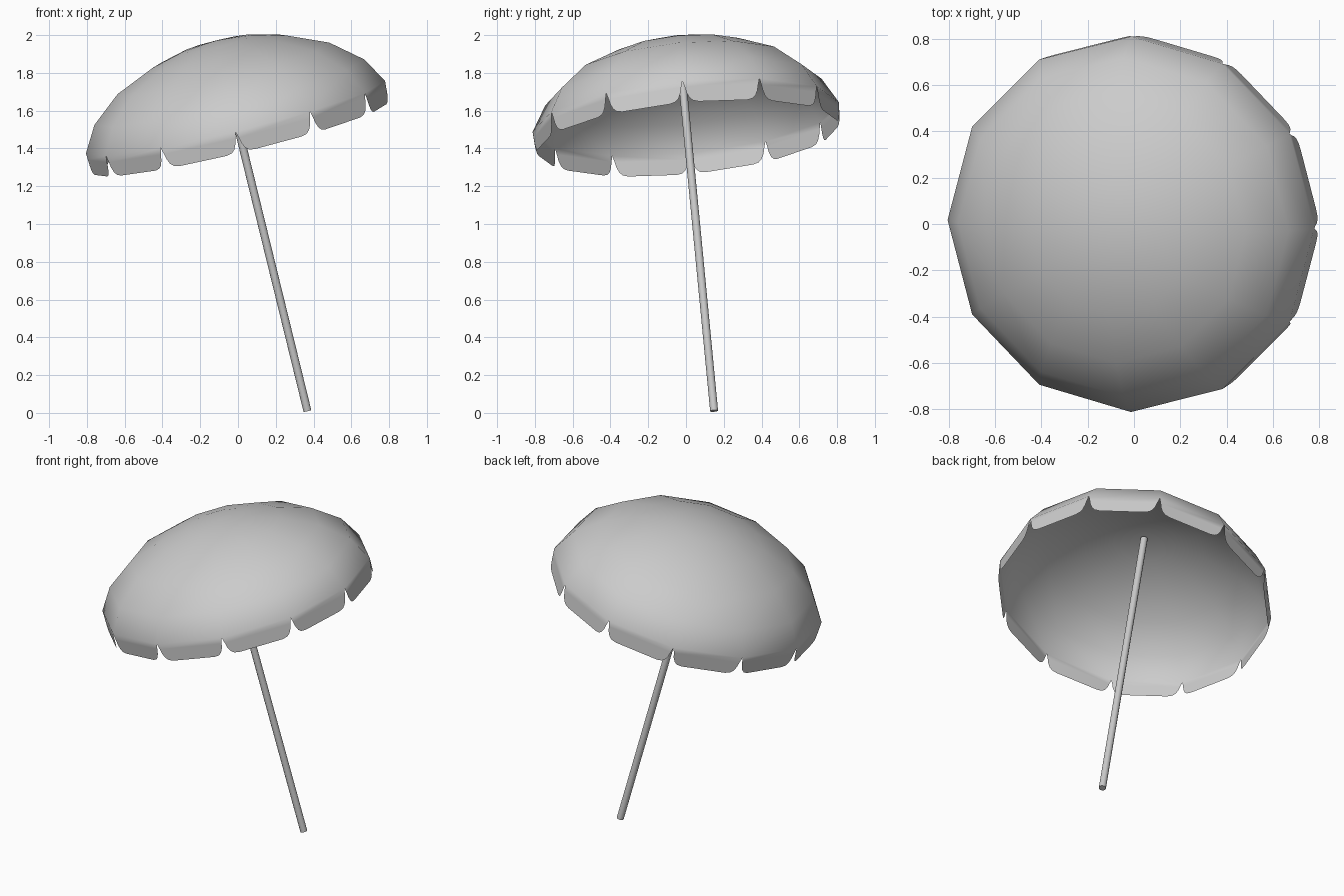
import bpy, bmesh
from math import sin, cos, pi, radians
from mathutils import Matrix, Vector

if "Cube" in bpy.data.objects:
    bpy.data.objects.remove(bpy.data.objects["Cube"])

# Shared tilted frame: origin at the centre of the canopy rim, local z along the pole
TILT = (Matrix.Translation((-0.011, 0.0, 1.556))
        @ Matrix.Rotation(radians(5.5), 4, 'X')
        @ Matrix.Rotation(radians(-13.7), 4, 'Y'))
SIDES = 12


def make_object(name, bm, angle):
    bmesh.ops.recalc_face_normals(bm, faces=bm.faces[:])
    bm.transform(TILT)
    mesh = bpy.data.meshes.new(name)
    bm.to_mesh(mesh)
    bm.free()
    obj = bpy.data.objects.new(name, mesh)
    bpy.context.collection.objects.link(obj)
    bpy.ops.object.select_all(action='DESELECT')
    obj.select_set(True)
    bpy.context.view_layer.objects.active = obj
    bpy.ops.object.shade_smooth_by_angle(angle=radians(angle))
    return obj


# Canopy dome: twelve-sided rings (radius, height) closed at the apex
bm = bmesh.new()
profile = [(0.815, 0.01), (0.735, 0.147), (0.577, 0.277), (0.365, 0.368), (0.19, 0.413)]
rings = []
for r, h in profile:
    rings.append([bm.verts.new((r * cos(2 * pi * i / SIDES), r * sin(2 * pi * i / SIDES), h))
                  for i in range(SIDES)])
apex = bm.verts.new((0, 0, 0.43))
for i in range(SIDES):
    j = (i + 1) % SIDES
    for low, high in zip(rings, rings[1:]):
        bm.faces.new((low[i], low[j], high[j], high[i]))
    bm.faces.new((rings[-1][i], rings[-1][j], apex))

# Hanging valance: one flap per side, rounded corners leave a pointed notch between flaps
corner = [(0.010, -0.035), (0.017, -0.065), (0.030, -0.092), (0.048, -0.108), (0.078, -0.115)]
for i in range(SIDES):
    a, b = rings[0][i], rings[0][(i + 1) % SIDES]
    along = (b.co - a.co).normalized()
    left = [bm.verts.new(a.co + along * u + Vector((0, 0, d))) for u, d in corner]
    right = [bm.verts.new(b.co - along * u + Vector((0, 0, d))) for u, d in corner]
    bm.faces.new([a] + left + right[::-1] + [b])
make_object("canopy", bm, 60)

# Pole: straight rod from the ground up to the apex
bm = bmesh.new()
bottom, top = -1.598, 0.42
bmesh.ops.create_cone(bm, cap_ends=True, segments=12, radius1=0.021, radius2=0.021,
                      depth=top - bottom,
                      matrix=Matrix.Translation((0, 0, (top + bottom) / 2)))
make_object("pole", bm, 40)
